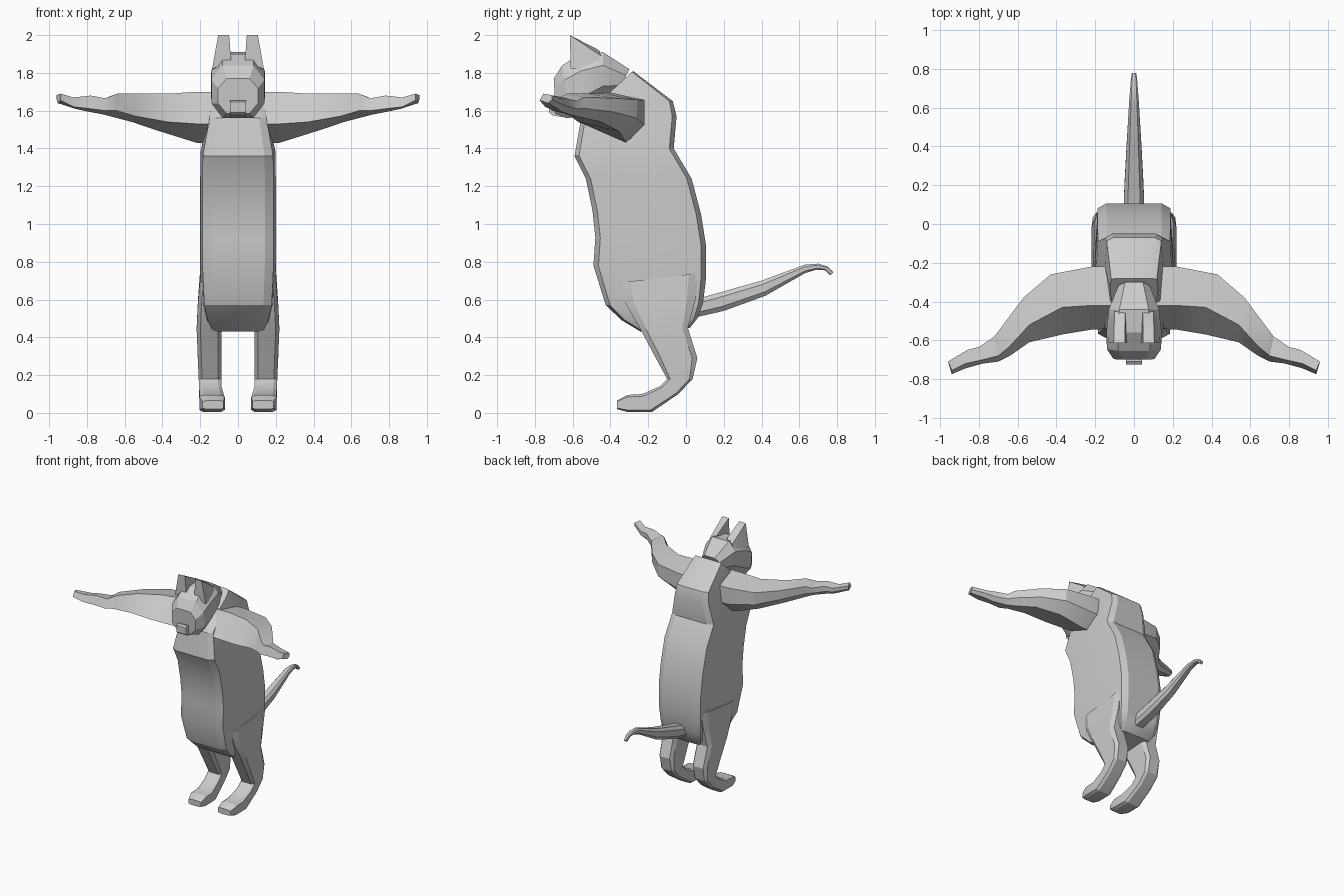
import bpy, bmesh, math
from mathutils import Vector


def finish(name, bm):
    bmesh.ops.recalc_face_normals(bm, faces=bm.faces)
    me = bpy.data.meshes.new(name)
    bm.to_mesh(me)
    bm.free()
    ob = bpy.data.objects.new(name, me)
    bpy.context.collection.objects.link(ob)
    bpy.ops.object.select_all(action='DESELECT')
    ob.select_set(True)
    bpy.context.view_layer.objects.active = ob
    bpy.ops.object.shade_smooth_by_angle(angle=math.radians(22))
    return ob


def skin(name, rings, side=1):
    """Join rings of points into a closed skin, mirrored when side is -1."""
    bm = bmesh.new()
    vs = [[bm.verts.new((side * p[0], p[1], p[2])) for p in r] for r in rings]
    n = len(vs[0])
    for a, b in zip(vs, vs[1:]):
        for i in range(n):
            j = (i + 1) % n
            bm.faces.new((a[i], a[j], b[j], b[i]))
    bm.faces.new(vs[0])
    bm.faces.new(vs[-1])
    return finish(name, bm)


def ring(y0, z0, y1, z1, cx, hw, panel, cut, edge=1.0):
    """Bevelled section spanning two side-view points, hw wide each way."""
    a, b = Vector((0, y0, z0)), Vector((0, y1, z1))
    half = [(panel, 0), (edge, cut), (1, .62), (edge, 1 - cut), (panel, 1)]
    loop = half + [(-w, t) for w, t in reversed(half)]
    return [a.lerp(b, t) + Vector((cx + w * hw, 0, 0)) for w, t in loop]


# Torso: front y,z, back y,z, half width
torso = [(-.24, .43, .02, .45, .14), (-.34, .49, .06, .50, .172),
         (-.425, .57, .09, .58, .19), (-.49, .78, .107, .72, .2),
         (-.48, .93, .107, .88, .2), (-.495, 1.07, .08, 1.05, .2),
         (-.53, 1.24, .03, 1.24, .2), (-.59, 1.36, -.065, 1.40, .198),
         (-.555, 1.56, -.05, 1.57, .16), (-.46, 1.65, -.07, 1.65, .15),
         (-.40, 1.70, -.28, 1.81, .125)]
skin("torso", [ring(a, b, c, d, 0, w, .71, .045, .94)
               for a, b, c, d, w in torso])

# Head: bottom y,z, top y,z, half width
head = [(-.36, 1.70, -.30, 1.82, .08), (-.44, 1.66, -.44, 1.91, .13),
        (-.55, 1.58, -.56, 1.90, .142), (-.62, 1.56, -.655, 1.84, .14),
        (-.69, 1.585, -.70, 1.77, .105)]
skin("head", [ring(a, b, c, d, 0, w, .58, .28) for a, b, c, d, w in head])

# Snout
snout = [(-.62, 1.56, -.62, 1.65), (-.705, 1.575, -.71, 1.655),
         (-.725, 1.59, -.725, 1.645)]
skin("snout", [[(-.042, a, b), (.042, a, b), (.042, c, d), (-.042, c, d)]
               for a, b, c, d in snout])

# Tail: lower y,z, upper y,z, half width
tail = [(.0, .49, .0, .60, .052), (.07, .51, .08, .61, .052),
        (.20, .54, .17, .635, .05), (.42, .62, .40, .70, .038),
        (.63, .74, .63, .785, .025), (.69, .758, .70, .79, .02),
        (.735, .755, .75, .775, .016), (.765, .728, .78, .745, .012)]
skin("tail", [ring(a, b, c, d, 0, w, .6, .25) for a, b, c, d, w in tail])

# Leg: front y,z, back y,z, centre x, half width
leg = [(-.345, .69, .065, .74, .14, .062), (-.32, .58, .05, .60, .146, .066),
       (-.24, .44, .01, .45, .153, .066), (-.165, .30, .06, .29, .15, .063),
       (-.10, .18, .035, .18, .148, .06), (-.14, .14, -.04, .10, .146, .06),
       (-.23, .10, -.18, .005, .138, .065), (-.31, .095, -.31, .005, .137, .067),
       (-.365, .065, -.365, .02, .132, .055)]

# Arm: back x,y, front x,y, top edge y, top z, front z, bottom z
arm = [(.10, -.22, .10, -.54, -.42, 1.70, 1.53, 1.43),
       (.22, -.22, .22, -.545, -.42, 1.70, 1.53, 1.43),
       (.43, -.26, .37, -.57, -.43, 1.69, 1.54, 1.49),
       (.57, -.38, .54, -.61, -.52, 1.69, 1.57, 1.54),
       (.69, -.54, .64, -.68, -.63, 1.69, 1.60, 1.57),
       (.72, -.58, .70, -.71, -.68, 1.665, 1.60, 1.58),
       (.80, -.635, .78, -.72, -.70, 1.68, 1.61, 1.595),
       (.86, -.65, .87, -.745, -.72, 1.67, 1.62, 1.61),
       (.96, -.71, .94, -.775, -.755, 1.69, 1.655, 1.64)]


def arm_ring(xb, yb, xf, yf, yt, zt, zf, zb):
    drop = (zt - zb) * .16
    return [(xb, yb, zt - drop), (xf, yt, zt), (xf, yf, zf),
            (xb * .7 + xf * .3, yb * .7 + yf * .3, zb),
            (xb, yb, zb + (zt - zb) * .35)]


# Ear: wedge with a blunt tip, sloping down to the back of the head
ear = [(.047, -.615, 2.0), (.105, -.615, 2.0), (.137, -.61, 1.82),
       (.036, -.61, 1.86), (.045, -.46, 1.92), (.10, -.45, 1.89),
       (.12, -.46, 1.82), (.05, -.46, 1.86)]

for side, label in ((1, "left"), (-1, "right")):
    skin(label + "_leg", [ring(a, b, c, d, x, w, .7, .12)
                          for a, b, c, d, x, w in leg], side)
    skin(label + "_arm", [arm_ring(*s) for s in arm], side)
    bm = bmesh.new()
    for x, y, z in ear:
        bm.verts.new((side * x, y, z))
    bmesh.ops.convex_hull(bm, input=bm.verts)
    finish(label + "_ear", bm)
